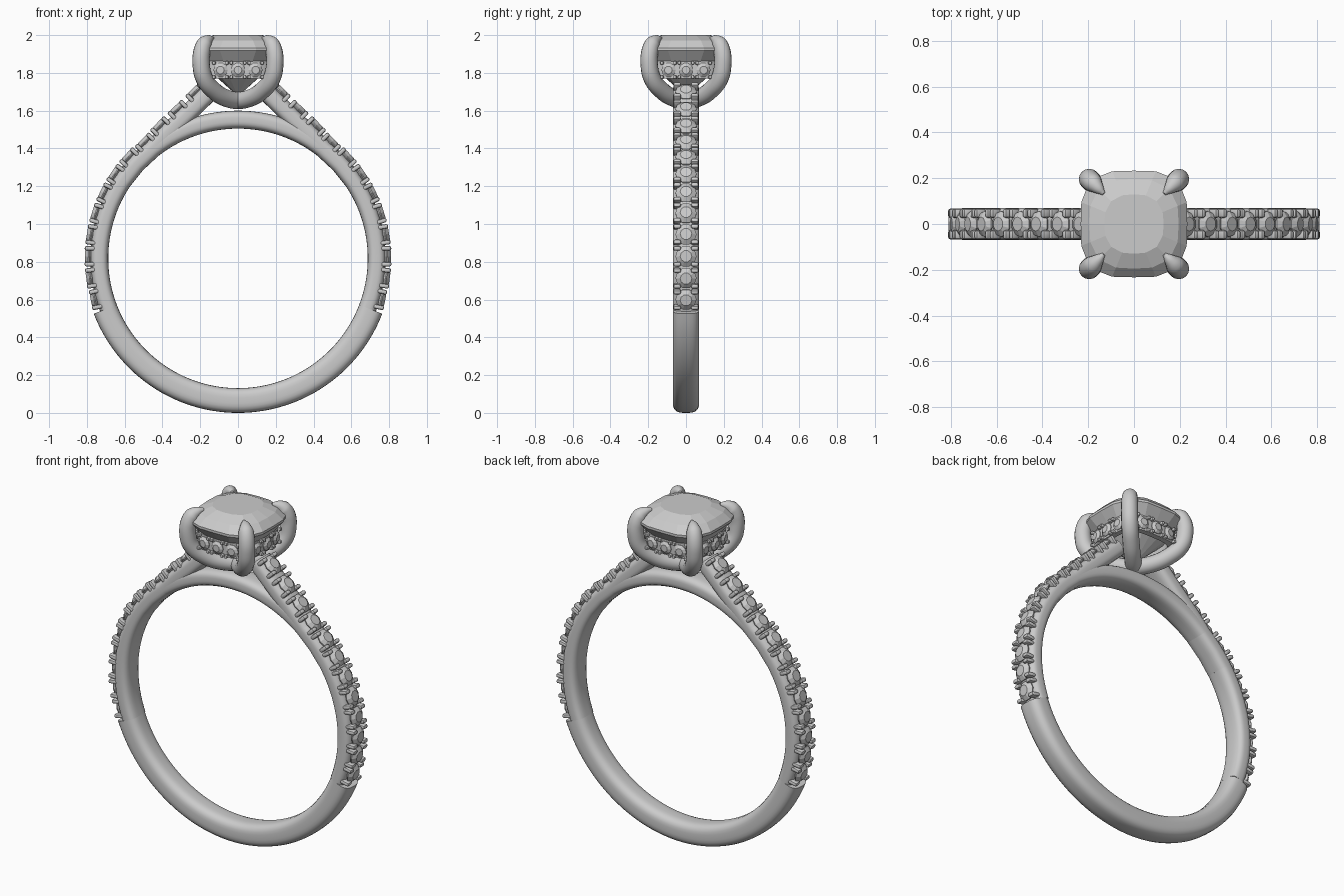
import bpy, bmesh, math
from mathutils import Vector, Matrix

if "Cube" in bpy.data.objects:
    bpy.data.objects.remove(bpy.data.objects["Cube"], do_unlink=True)

mat = bpy.data.materials.new("pale grey")
mat.use_nodes = True
GREY = (0.6, 0.6, 0.6, 1)
mat.diffuse_color = GREY
mat.node_tree.nodes["Principled BSDF"].inputs["Base Color"].default_value = GREY

CENTRE = Vector((0, 0, 0.818))
Y = Vector((0, 1, 0))


def finish(bm, name, smooth=True):
    bmesh.ops.recalc_face_normals(bm, faces=bm.faces)
    mesh = bpy.data.meshes.new(name)
    bm.to_mesh(mesh)
    bm.free()
    obj = bpy.data.objects.new(name, mesh)
    bpy.context.collection.objects.link(obj)
    mesh.materials.append(mat)
    if smooth:
        shade(obj)
    return obj


def shade(obj):
    bpy.ops.object.select_all(action='DESELECT')
    obj.select_set(True)
    bpy.context.view_layer.objects.active = obj
    bpy.ops.object.shade_smooth_by_angle(angle=math.radians(40))


def loft(bm, rings, closed=False):
    loops = [[bm.verts.new(p) for p in ring] for ring in rings]
    n = len(loops[0])
    pairs = list(zip(loops, loops[1:]))
    if closed:
        pairs.append((loops[-1], loops[0]))
    else:
        bm.faces.new(loops[0])
        bm.faces.new(loops[-1])
    for a, b in pairs:
        for i in range(n):
            j = (i + 1) % n
            bm.faces.new((a[i], a[j], b[j], b[i]))


def superellipse(w, h, power, n):
    pts = []
    for i in range(n):
        a = 2 * math.pi * i / n
        c, s = math.cos(a), math.sin(a)
        k = (abs(c) ** power + abs(s) ** power) ** (-1 / power)
        pts.append((w * c * k, h * s * k))
    return pts


def section(centre, normal, half):
    return [centre + Y * u + normal * v for u, v in superellipse(0.07, half, 3.2, 28)]


def frame(pos, normal, side):
    """Matrix whose x axis is side and z axis is the outward normal."""
    along = normal.cross(side).normalized()
    return Matrix.Translation(pos) @ Matrix((side, along, normal)).transposed().to_4x4()


def small_stone(bm, matrix, r):
    rings = []
    for radius, z in ((0.55, 0.36), (1, 0.05), (1, -0.05), (0.1, -0.7)):
        rings.append([matrix @ Vector((u, v, z * r))
                      for u, v in superellipse(radius * r, radius * r, 2, 10)])
    loft(bm, rings)


def bead(bm, matrix, offset, size):
    scale = Matrix.Diagonal((*size, 1))
    new = bmesh.ops.create_cube(bm, size=1, matrix=matrix @ Matrix.Translation(offset) @ scale)
    edges = {e for v in new["verts"] for e in v.link_edges}
    bmesh.ops.bevel(bm, geom=list(edges), offset=min(size) * 0.4, segments=2,
                    profile=0.5, affect='EDGES')


# Shank: round band, thicker in the plain lower part
bm = bmesh.new()
rings = []
START, STOP = math.radians(-21), math.radians(201)
INNER, LOW, HIGH = 0.687, 0.818, 0.782
upper = [(START + (STOP - START) * i / 90, HIGH) for i in range(91)]
lower = [(STOP + (2 * math.pi + START - STOP) * i / 56, LOW) for i in range(57)]
for a, outer in upper + lower:
    normal = Vector((math.cos(a), 0, math.sin(a)))
    rings.append(section(CENTRE + normal * (INNER + outer) / 2, normal, (outer - INNER) / 2))
loft(bm, rings, closed=True)
finish(bm, "shank")

# Stone seats along one shoulder: an arc, then a straight rise to the setting
seats = []
for i in range(9):
    a = math.radians(-16 + 8.4 * i)
    seats.append(CENTRE + 0.79 * Vector((math.cos(a), 0, math.sin(a))))
seats += [Vector(p) for p in ((0.415, 0, 1.52), (0.322, 0, 1.608), (0.228, 0, 1.7))]
ends = [2 * seats[0] - seats[1]] + seats + [2 * seats[-1] - seats[-2]]

for sign, label in ((1, "left"), (-1, "right")):
    def flip(v):
        return Vector((v.x * sign, v.y, v.z))

    metal, stones, shoulder = bmesh.new(), bmesh.new(), []
    for i, p in enumerate(seats):
        along = (ends[i + 2] - ends[i]).normalized()
        normal = Vector((along.z, 0, -along.x))
        m = frame(flip(p), flip(normal), Y)
        small_stone(stones, m, 0.056)
        for side in (-1, 1):
            for end in (-1, 1):
                bead(metal, m, (side * 0.047, end * 0.042, -0.006), (0.04, 0.024, 0.056))
        if i > 5:
            shoulder.append((p, normal))
    # Straight arm rising from the band to the basket
    last, normal = shoulder[-1]
    shoulder.append((last + (seats[-1] - seats[-2]) * 0.5, normal))
    arm = bmesh.new()
    loft(arm, [section(flip(p - n * 0.056), flip(n), 0.048) for p, n in shoulder])
    finish(arm, label + "_shoulder")
    finish(metal, label + "_shoulder_beads")
    finish(stones, label + "_shoulder_stones", smooth=False)

# Centre stone: faceted cushion
bm = bmesh.new()
rings = []
for half, z, power in ((0.13, 2.0, 2.6), (0.195, 1.972, 3), (0.233, 1.932, 3.6),
                       (0.233, 1.918, 3.6), (0.15, 1.81, 3), (0.01, 1.685, 2)):
    rings.append([Vector((u, v, z)) for u, v in superellipse(half, half, power, 16)])
loft(bm, rings)
finish(bm, "centre_stone", smooth=False)

# Hidden halo: cushion rail carrying small stones
bm = bmesh.new()
rings = []
for half, z in ((0.188, 1.77), (0.188, 1.862), (0.155, 1.862), (0.155, 1.77)):
    rings.append([Vector((u, v, z)) for u, v in superellipse(half, half, 3.6, 64)])
loft(bm, rings, closed=True)
stones = bmesh.new()
for quarter in range(4):
    turn = Matrix.Rotation(quarter * math.pi / 2, 4, 'Z')
    for x, tilt in ((-0.092, -0.14), (0, 0), (0.092, 0.14)):
        normal = Vector((math.sin(tilt), -math.cos(tilt), 0))
        side = Vector((math.cos(tilt), math.sin(tilt), 0))
        m = turn @ frame(Vector((x, -0.193 + abs(tilt) * 0.05, 1.815)), normal, side)
        small_stone(stones, m, 0.038)
        for u in (-1, 1):
            for v in (-1, 1):
                bead(bm, m, (u * 0.035, v * 0.038, 0), (0.018, 0.02, 0.03))
finish(bm, "halo_rail")
finish(stones, "halo_stones", smooth=False)

# Claws: two crossed U-shaped wires that hook over the stone corners
half_path = [(0, 1.655, 0.046), (0.065, 1.667, 0.046), (0.13, 1.708, 0.046),
             (0.18, 1.773, 0.046), (0.195, 1.85, 0.046), (0.191, 1.915, 0.045),
             (0.177, 1.955, 0.041), (0.155, 1.976, 0.026), (0.132, 1.985, 0.008)]
path = [(-d, z, r) for d, z, r in half_path[:0:-1]] + half_path
for turn, label in ((1, "first"), (-1, "second")):
    curve = bpy.data.curves.new(label + "_claw_pair", 'CURVE')
    curve.dimensions = '3D'
    curve.bevel_depth = 1
    curve.bevel_resolution = 6
    curve.use_fill_caps = True
    curve.resolution_u = 6
    spline = curve.splines.new('BEZIER')
    spline.bezier_points.add(len(path) - 1)
    for point, (d, z, r) in zip(spline.bezier_points, path):
        point.co = (d, d * turn, z)
        point.radius = r
        point.handle_left_type = point.handle_right_type = 'AUTO'
    obj = bpy.data.objects.new(label + "_claw_pair", curve)
    bpy.context.collection.objects.link(obj)
    bpy.ops.object.select_all(action='DESELECT')
    obj.select_set(True)
    bpy.context.view_layer.objects.active = obj
    bpy.ops.object.convert(target='MESH')
    obj = bpy.context.view_layer.objects.active
    obj.data.materials.clear()
    obj.data.materials.append(mat)
    shade(obj)
